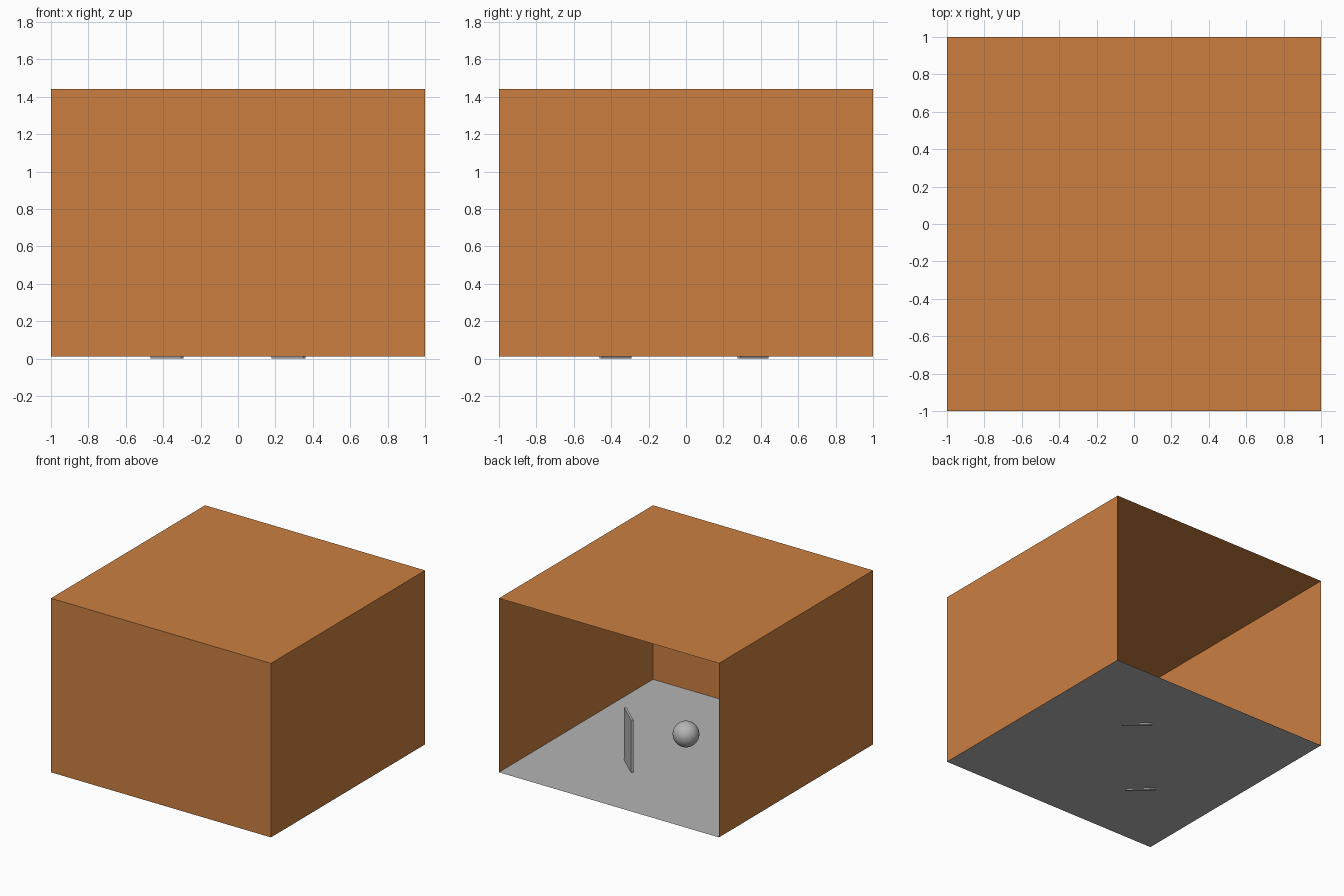
import bpy, bmesh, math
from mathutils import Matrix

if "Cube" in bpy.data.objects:
    bpy.data.objects.remove(bpy.data.objects["Cube"])


def material(name, color):
    m = bpy.data.materials.new(name)
    m.diffuse_color = (*color, 1)
    m.use_nodes = True
    m.node_tree.nodes["Principled BSDF"].inputs["Base Color"].default_value = m.diffuse_color
    return m


ORANGE = material("orange", (0.604, 0.212, 0.053))
GREY = material("light grey", (0.46, 0.46, 0.46))


def add(name, bm, mat):
    me = bpy.data.meshes.new(name)
    bm.to_mesh(me)
    bm.free()
    ob = bpy.data.objects.new(name, me)
    bpy.context.collection.objects.link(ob)
    me.materials.append(mat)
    return ob


BOTTOM, TOP = 0.01, 1.44

# Room shell: single-sheet walls and ceiling, open at the back and bottom
bm = bmesh.new()
bmesh.ops.create_cube(bm, size=1, matrix=Matrix.Translation((0, 0, (BOTTOM + TOP) / 2))
                      @ Matrix.Diagonal((2, 2, TOP - BOTTOM, 1)))
bm.normal_update()
opened = [f for f in bm.faces if f.normal.y > 0.5 or f.normal.z < -0.5]
bmesh.ops.delete(bm, geom=opened, context='FACES')
add("room_walls_and_ceiling", bm, ORANGE)

# Floor sheet
bm = bmesh.new()
bmesh.ops.create_grid(bm, x_segments=1, y_segments=1, size=1,
                      matrix=Matrix.Translation((0, 0, BOTTOM)))
add("floor", bm, GREY)


# Upright panels turned to face the ball
def panel(name, x, y, angle):
    length, thick, height = 0.228, 0.018, 0.44
    bm = bmesh.new()
    bmesh.ops.create_cube(bm, size=1, matrix=Matrix.Translation((x, y, height / 2))
                          @ Matrix.Rotation(math.radians(angle), 4, 'Z')
                          @ Matrix.Diagonal((length, thick, height, 1)))
    add(name, bm, GREY)


panel("back_panel", 0.27, 0.357, -42)
panel("front_panel", -0.38, -0.377, -43.5)

# Floating ball in the middle
bm = bmesh.new()
bmesh.ops.create_uvsphere(bm, u_segments=32, v_segments=16, radius=0.1,
                          matrix=Matrix.Translation((0, 0, 0.21)))
for f in bm.faces:
    f.smooth = True
add("ball", bm, GREY)
